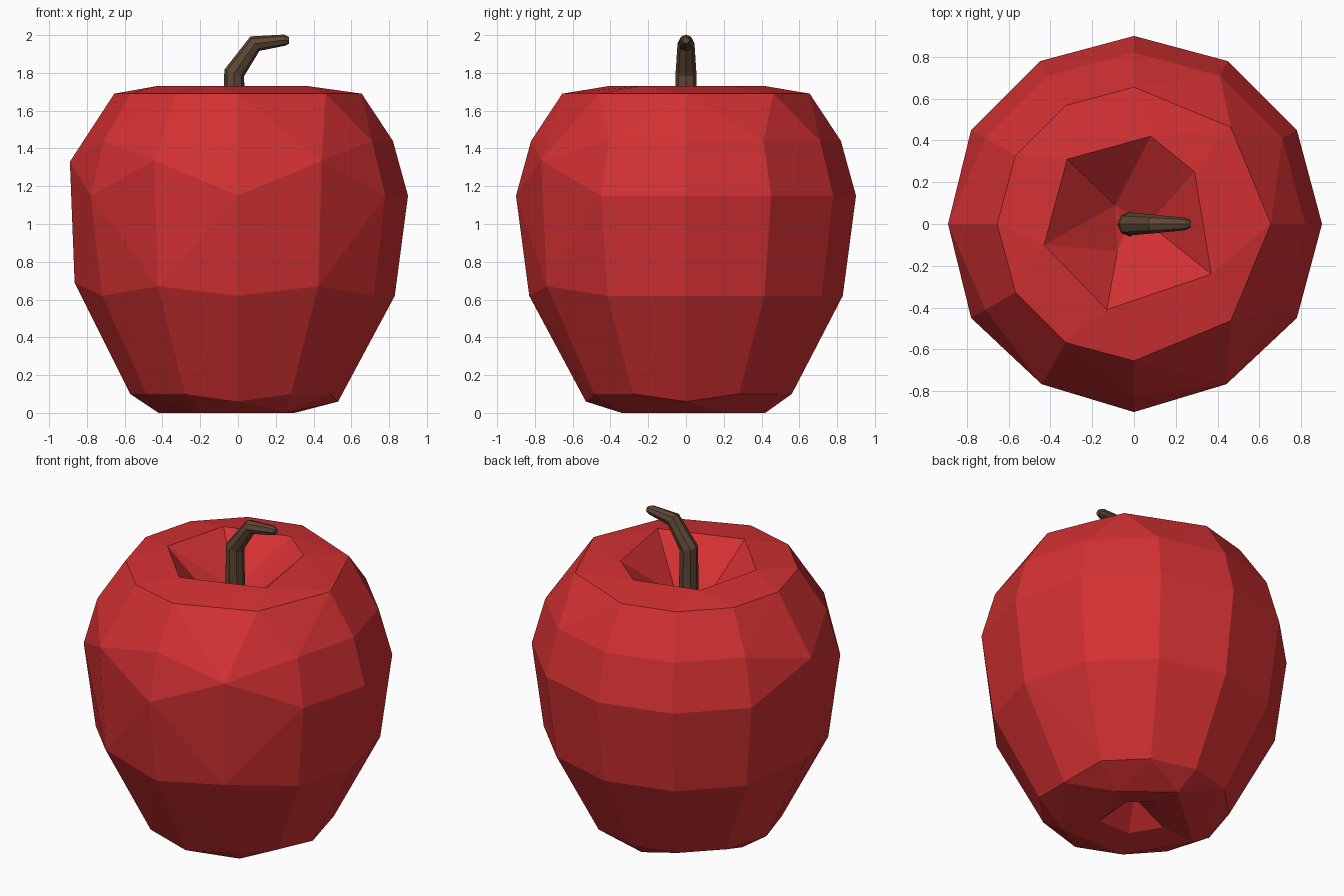
import bpy, bmesh, math
from mathutils import Vector

if "Cube" in bpy.data.objects:
    bpy.data.objects.remove(bpy.data.objects["Cube"])


def material(name, rgb):
    m = bpy.data.materials.new(name)
    m.diffuse_color = (*rgb, 1)
    m.use_nodes = True
    m.node_tree.nodes["Principled BSDF"].inputs["Base Color"].default_value = m.diffuse_color
    return m


def finish(bm, name, mat):
    bmesh.ops.recalc_face_normals(bm, faces=bm.faces[:])
    me = bpy.data.meshes.new(name)
    bm.to_mesh(me)
    bm.free()
    me.materials.append(mat)
    ob = bpy.data.objects.new(name, me)
    bpy.context.collection.objects.link(ob)
    return ob


def polar(r, deg, z):
    a = math.radians(deg)
    return Vector((r * math.cos(a), r * math.sin(a), z))


def pit(bm, rim, z, inner, apex):
    """Open the flat cap at height z and sink a dimple into it."""
    cap = [f for f in bm.faces if all(abs(v.co.z - z) < 1e-4 for v in f.verts)]
    bmesh.ops.delete(bm, geom=cap, context='FACES')
    ring = [min(bm.verts, key=lambda v: (v.co - Vector((x, y, z))).length) for x, y in rim]
    made = {}
    low = [made.setdefault(p, None) or made.update({p: bm.verts.new(p)}) or made[p] for p in inner]
    tip = bm.verts.new(apex)
    n = len(ring)
    for i in range(n):
        j = (i + 1) % n
        bm.faces.new((ring[i], ring[j], low[i]))
        if low[i] is not low[j]:
            bm.faces.new((ring[j], low[j], low[i]))
            bm.faces.new((low[i], low[j], tip))


red = material("apple red", (0.65, 0.03, 0.032))
brown = material("stem brown", (0.11, 0.062, 0.035))

# Fruit body: twelve columns of points, a few merged, wrapped in a convex skin
points = []
for k in range(12):
    a = k * 30
    if a == 180:
        levels = [(0.89, 1.33), (0.865, 0.69), (0.57, 0.10)]
    elif a in (240, 300):
        levels = [(0.885, 1.335), (0.85, 0.67), (0.56, 0.10)]
    else:
        low = (0.53, 0.06) if a in (0, 270) else (0.56, 0.10)
        levels = [(0.82, 1.44), (0.90, 1.15), (0.83, 0.62), low]
    points += [polar(r, a, z) for r, z in levels]
for a in (0, 45, 90, 120, 150, 180, 210, 240, 270, 315):
    points.append(polar(0.655, a, 1.69))

top_rim = [(0.29, 0.25), (0.08, 0.42), (-0.32, 0.31), (-0.43, -0.10), (-0.13, -0.41), (0.37, -0.24)]
low_rim = [(0.02, 0.42), (-0.42, 0.03), (-0.20, -0.34), (0.25, -0.34), (0.30, 0.20)]
points += [Vector((x, y, 1.73)) for x, y in top_rim]
points += [Vector((x, y, 0)) for x, y in low_rim]

bm = bmesh.new()
for p in points:
    bm.verts.new(p)
bmesh.ops.convex_hull(bm, input=bm.verts[:])
loose = [v for v in bm.verts if not v.link_faces]
bmesh.ops.delete(bm, geom=loose, context='VERTS')

# Stem hollow on top, small dimple underneath
A, B, C = (-0.09, 0.09, 1.48), (-0.08, -0.13, 1.48), (0.07, 0.0, 1.48)
pit(bm, top_rim, 1.73, [C, A, A, B, B, C], (-0.03, -0.01, 1.46))
pit(bm, low_rim, 0, [(x * 0.5, y * 0.5, 0.03) for x, y in low_rim], (0, 0, 0.16))
finish(bm, "apple_body", red)

# Bent tapering stem
path = [(-0.02, 1.45, 0.06, 90), (-0.02, 1.80, 0.055, 72), (0.09, 1.955, 0.045, 32),
        (0.245, 1.973, 0.03, 3), (0.27, 1.972, 0.018, 0)]
sides = 8
bm = bmesh.new()
rings = []
for x, z, r, tilt in path:
    t = math.radians(tilt)
    normal = Vector((-math.sin(t), 0, math.cos(t)))
    ring = []
    for i in range(sides):
        a = 2 * math.pi * i / sides
        ring.append(bm.verts.new(Vector((x, 0, z)) + r * (math.cos(a) * normal + math.sin(a) * Vector((0, 1, 0)))))
    rings.append(ring)
for a, b in zip(rings, rings[1:]):
    for i in range(sides):
        j = (i + 1) % sides
        bm.faces.new((a[i], a[j], b[j], b[i]))
bm.faces.new(rings[0])
bm.faces.new(rings[-1])
finish(bm, "stem", brown)
